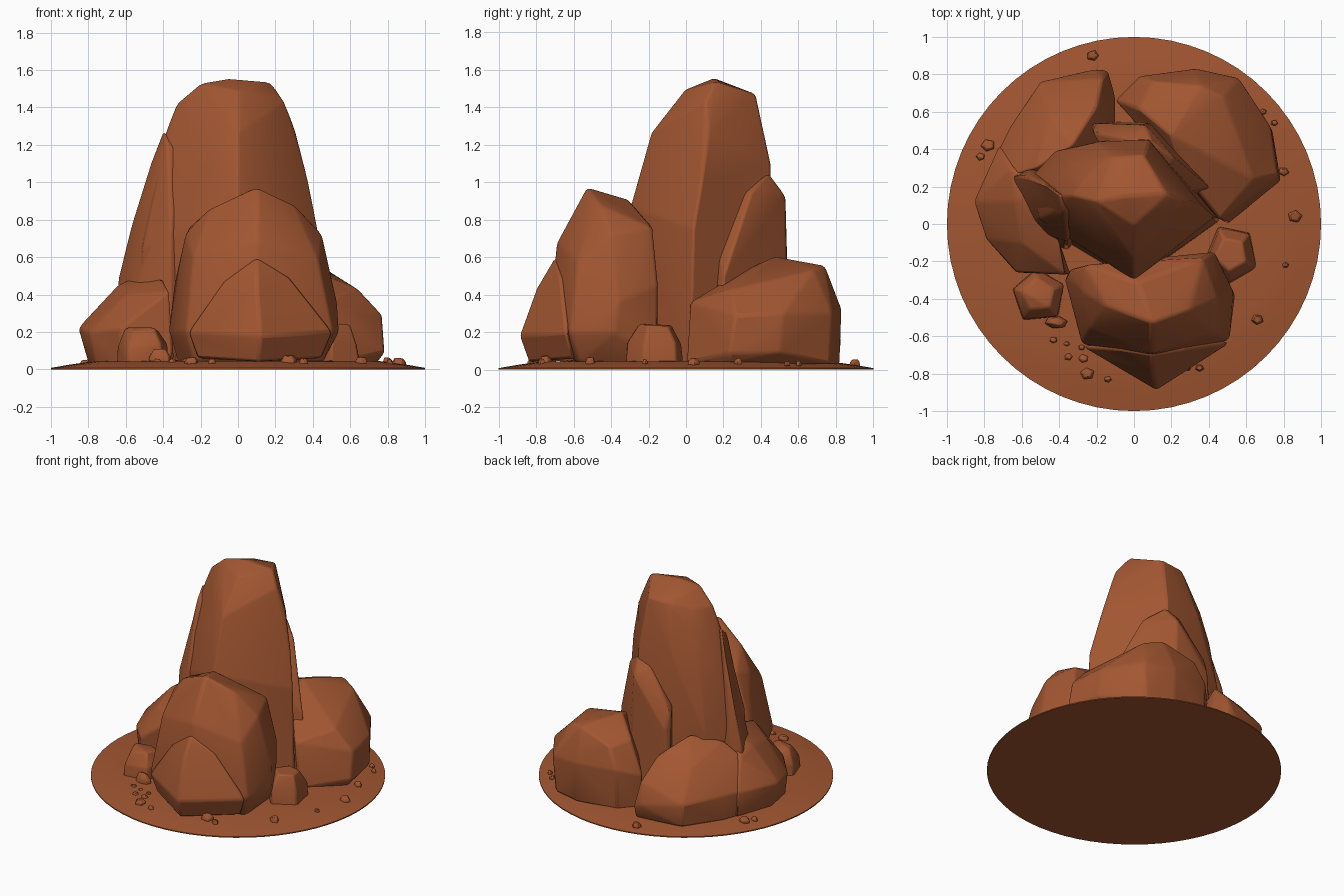
import bpy, bmesh, math, random

random.seed(4)
clay = bpy.data.materials.new("red_clay_rock")
clay.diffuse_color = (0.36, 0.093, 0.031, 1)


def finish(name, bm, angle=30):
    bmesh.ops.recalc_face_normals(bm, faces=bm.faces)
    me = bpy.data.meshes.new(name)
    bm.to_mesh(me)
    bm.free()
    ob = bpy.data.objects.new(name, me)
    bpy.context.collection.objects.link(ob)
    me.materials.append(clay)
    bpy.ops.object.select_all(action='DESELECT')
    ob.select_set(True)
    bpy.context.view_layer.objects.active = ob
    bpy.ops.object.shade_smooth_by_angle(angle=math.radians(angle))
    return ob


def rock(name, pts, bevel=0.015):
    """Chiselled boulder: convex hull of corner points with worn edges."""
    bm = bmesh.new()
    for p in pts:
        bm.verts.new(p)
    res = bmesh.ops.convex_hull(bm, input=bm.verts)
    junk = {e for e in res["geom_interior"] + res["geom_unused"]
            if isinstance(e, bmesh.types.BMVert) and e.is_valid}
    bmesh.ops.delete(bm, geom=list(junk), context='VERTS')
    bmesh.ops.dissolve_limit(bm, angle_limit=math.radians(6), verts=bm.verts, edges=bm.edges)
    ob = finish(name, bm, 35)
    mod = ob.modifiers.new("worn_edges", 'BEVEL')
    mod.width = bevel
    mod.segments = 2
    mod.limit_method = 'ANGLE'
    mod.angle_limit = math.radians(12)
    return ob


# ground disc, gently domed
bm = bmesh.new()
N = 64
rings = []
for r, z in [(1, 0), (1, 0.008), (0.9, 0.025), (0.78, 0.042), (0.4, 0.05)]:
    rings.append([bm.verts.new((r * math.cos(2 * math.pi * i / N),
                                r * math.sin(2 * math.pi * i / N), z)) for i in range(N)])
for a, b in zip(rings, rings[1:]):
    for i in range(N):
        bm.faces.new((a[i], a[(i + 1) % N], b[(i + 1) % N], b[i]))
bm.faces.new(rings[0])
bm.faces.new(rings[-1])
finish("ground_disc", bm)

# tall central pillar with a sharp front ridge
rock("main_pillar", [
    (-0.20, 0.12, 1.53), (-0.05, 0.15, 1.555), (0.18, 0.16, 1.535), (0.05, 0.37, 1.47),
    (-0.12, 0.36, 1.46), (0.0, -0.01, 1.49), (-0.33, 0.15, 1.42), (0.25, 0.10, 1.43),
    (0.31, 0.12, 1.27), (-0.39, 0.15, 1.26), (0.0, -0.19, 1.26), (0.08, 0.45, 1.10),
    (-0.20, 0.44, 1.10), (0.38, 0.08, 1.0), (-0.43, 0.06, 1.0), (-0.47, 0.22, 0.95),
    (-0.37, 0.35, 1.0), (-0.32, 0.32, 1.22), (-0.24, 0.27, 1.42), (0.0, -0.30, 0.87),
    (0.43, 0.04, 0.75), (-0.51, 0.03, 0.65), (-0.55, 0.25, 0.6), (-0.42, 0.39, 0.6),
    (0.0, -0.31, 0.03), (0.46, 0.02, 0.03), (-0.55, 0.02, 0.03), (0.1, 0.48, 0.03),
    (-0.40, 0.40, 0.03)], 0.02)

# slabs leaning on the pillar
rock("left_slab", [
    (-0.40, 0.16, 1.28), (-0.38, 0.06, 1.2), (-0.47, 0.21, 1.1), (-0.57, 0.25, 0.78),
    (-0.64, 0.26, 0.5), (-0.54, 0.03, 0.6), (-0.56, 0.29, 0.5), (-0.36, -0.09, 0.75),
    (-0.36, -0.14, 0.03), (-0.62, 0.0, 0.03), (-0.66, 0.27, 0.03), (-0.5, 0.32, 0.03),
    (-0.25, 0.1, 1.15), (-0.1, 0.1, 0.03)])
rock("back_slab", [
    (0.09, 0.44, 1.05), (-0.02, 0.45, 1.0), (0.06, 0.53, 0.93), (0.22, 0.35, 0.95),
    (-0.22, 0.49, 0.72), (-0.20, 0.54, 0.6), (0.11, 0.55, 0.55), (0.33, 0.26, 0.7),
    (0.40, 0.20, 0.5), (-0.24, 0.54, 0.03), (0.11, 0.55, 0.03), (0.45, 0.16, 0.03),
    (0, 0.1, 0.9), (0, 0.1, 0.03)])

# large front boulder and the wedge on its face
rock("front_boulder", [
    (0.10, -0.53, 0.975), (-0.15, -0.44, 0.86), (0.30, -0.46, 0.88), (0.02, -0.31, 0.91),
    (-0.26, -0.22, 0.76), (0.37, -0.18, 0.76), (-0.28, -0.36, 0.72), (0.45, -0.40, 0.72),
    (0.10, -0.69, 0.68), (-0.24, -0.56, 0.60), (0.43, -0.58, 0.58), (-0.34, -0.24, 0.45),
    (0.43, -0.15, 0.45), (0.53, -0.36, 0.36), (0.54, -0.38, 0.2), (0.51, -0.62, 0.2),
    (-0.37, -0.3, 0.2), (-0.28, -0.64, 0.2), (0.1, -0.74, 0.2), (-0.32, -0.25, 0.03),
    (0.42, -0.15, 0.03), (0.45, -0.57, 0.03), (-0.24, -0.6, 0.03)], 0.018)
rock("front_wedge", [
    (0.10, -0.70, 0.60), (-0.08, -0.67, 0.47), (0.28, -0.67, 0.49), (0.10, -0.80, 0.43),
    (0.12, -0.89, 0.18), (-0.27, -0.66, 0.20), (0.51, -0.64, 0.20), (0.11, -0.84, 0.04),
    (-0.22, -0.64, 0.06), (0.45, -0.61, 0.06), (0.1, -0.5, 0.5), (0.1, -0.5, 0.05)])

# boulder at back right
rock("back_right_boulder", [
    (0.20, 0.47, 0.605), (0.02, 0.62, 0.50), (0.48, 0.68, 0.53), (0.36, 0.74, 0.555),
    (0.10, 0.76, 0.48), (0.46, 0.02, 0.36), (0.28, 0.25, 0.5), (0.64, 0.24, 0.43),
    (0.77, 0.26, 0.29), (0.73, 0.52, 0.30), (0.56, 0.78, 0.30), (0.33, 0.83, 0.32),
    (0.03, 0.79, 0.33), (-0.10, 0.66, 0.28), (0.785, 0.23, 0.09), (0.74, 0.5, 0.09),
    (0.54, 0.77, 0.03), (0.33, 0.82, 0.03), (0.03, 0.77, 0.03), (-0.08, 0.65, 0.03),
    (0.50, 0.0, 0.03), (0.74, 0.23, 0.03), (0.2, 0.3, 0.03)])

# low boulders at back left, overlapping into one mass
rock("back_left_boulder", [
    (-0.33, 0.42, 0.56), (-0.52, 0.30, 0.52), (-0.20, 0.62, 0.45), (-0.46, 0.60, 0.40),
    (-0.17, 0.78, 0.30), (-0.50, 0.76, 0.20), (-0.20, 0.83, 0.15), (-0.14, 0.82, 0.12),
    (-0.66, 0.52, 0.22), (-0.82, 0.20, 0.22), (-0.68, 0.25, 0.40), (-0.10, 0.68, 0.15),
    (-0.49, 0.75, 0.03), (-0.14, 0.80, 0.03), (-0.66, 0.50, 0.03), (-0.78, 0.20, 0.03),
    (-0.1, 0.3, 0.03)])
rock("left_boulder", [
    (-0.50, 0.20, 0.52), (-0.40, -0.10, 0.48), (-0.64, 0.12, 0.45), (-0.66, 0.30, 0.42),
    (-0.60, -0.10, 0.40), (-0.77, 0.20, 0.31), (-0.855, 0.12, 0.22), (-0.79, -0.08, 0.20),
    (-0.63, -0.26, 0.22), (-0.37, -0.27, 0.42), (-0.72, 0.42, 0.22), (-0.80, 0.13, 0.03),
    (-0.76, -0.09, 0.03), (-0.62, -0.25, 0.03), (-0.34, -0.27, 0.03), (-0.70, 0.42, 0.03)])


def small_rock(name, x, y, rx, ry, h, turn=0.0, sides=6):
    pts = []
    for z, s in [(0.0, 1.0), (0.55, 0.95), (1.0, 0.6)]:
        for i in range(sides):
            a = turn + 2 * math.pi * i / sides
            k = s * random.uniform(0.92, 1.06)
            top = h - random.uniform(0, 0.15) * h
            pts.append((x + rx * k * math.cos(a), y + ry * k * math.sin(a), 0.02 + z * (top - 0.02)))
    rock(name, pts, min(rx, ry) * 0.08)


# stones between the boulders
small_rock("left_stone", -0.51, -0.38, 0.155, 0.15, 0.23, 0.4, 5)
small_rock("right_stone", 0.52, -0.16, 0.145, 0.16, 0.25, 0.8, 5)
small_rock("left_chip", -0.415, -0.525, 0.065, 0.035, 0.11, 0.2)

# scattered pebbles: x, y, radius
pebbles = [(-0.22, 0.90, 0.035), (-0.78, 0.42, 0.04), (0.86, 0.04, 0.04), (0.66, -0.51, 0.035),
           (0.81, -0.22, 0.02), (0.35, -0.77, 0.025), (-0.25, -0.80, 0.04), (-0.14, -0.83, 0.022),
           (-0.27, -0.72, 0.03), (-0.35, -0.71, 0.025), (-0.36, -0.64, 0.02), (-0.28, -0.66, 0.022),
           (-0.43, -0.62, 0.025), (0.27, -0.75, 0.05), (0.80, 0.28, 0.03), (0.69, 0.60, 0.02),
           (0.75, 0.54, 0.02), (-0.82, 0.36, 0.025)]
for n, (x, y, r) in enumerate(pebbles):
    ground = 0.03 if math.hypot(x, y) > 0.85 else 0.04
    small_rock(f"pebble_{n + 1}", x, y, r, r * 0.85, ground + r * 0.8, n * 0.7, 5)
